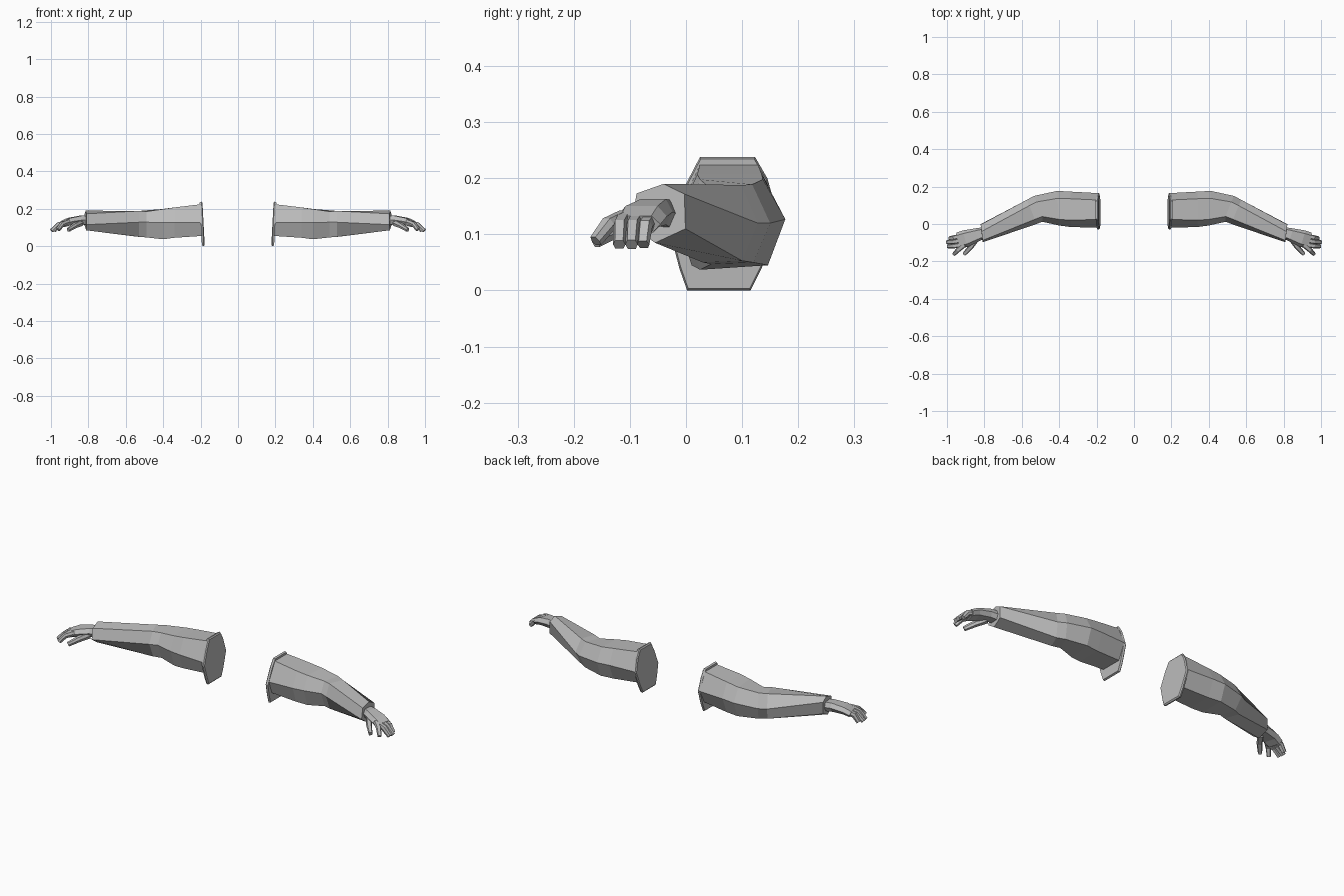
import bpy, bmesh
from mathutils import Vector

grey = bpy.data.materials.new("plain_grey")
grey.diffuse_color = (0.5, 0.5, 0.5, 1)


def loft(name, rings):
    """Skin equal-length rings of points, cap both ends, mirror to the other side."""
    bm = bmesh.new()
    loops = [[bm.verts.new(p) for p in ring] for ring in rings]
    n = len(loops[0])
    for a, b in zip(loops, loops[1:]):
        for i in range(n):
            j = (i + 1) % n
            bm.faces.new((a[i], a[j], b[j], b[i]))
    bm.faces.new(loops[0][::-1])
    bm.faces.new(loops[-1])
    bmesh.ops.recalc_face_normals(bm, faces=bm.faces)
    mesh = bpy.data.meshes.new(name)
    bm.to_mesh(mesh)
    bm.free()
    mesh.materials.append(grey)
    obj = bpy.data.objects.new(name, mesh)
    bpy.context.collection.objects.link(obj)
    obj.modifiers.new("mirror", 'MIRROR').use_mirror_merge = False
    return obj


def limb(name, stations):
    """Flattened six-sided tube through (x, y, z, half width, half thickness)."""
    pts = [Vector(s[:3]) for s in stations]
    rings = []
    for i, (_, _, _, w, t) in enumerate(stations):
        along = (pts[min(i + 1, len(pts) - 1)] - pts[max(i - 1, 0)]).normalized()
        side = along.cross(Vector((0, 0, 1))).normalized()
        up = side.cross(along)
        shape = ((1, 0), (.65, 1), (-.65, 1), (-1, 0), (-.65, -1), (.65, -1))
        rings.append([pts[i] + side * (w * a) + up * (t * b) for a, b in shape])
    return loft(name, rings)


# Shoulder plate: tall bevelled octagon, its foot leaning inwards
outline = [(.025, .238), (.123, .238), (.145, .20), (.166, .125),
           (.135, .04), (.115, 0), (.002, 0), (-.012, .04), (-.03, .11), (.0, .19)]


def plate_ring(x, scale):
    return [(x + .012 * z / .238, .068 + (y - .068) * scale, .119 + (z - .119) * scale)
            for y, z in outline]


loft("shoulder_plate", [plate_ring(.178, .95), plate_ring(.183, 1), plate_ring(.193, .97)])

# Sleeve: top front, top back, back, bottom back, bottom front, front
loft("sleeve", [
    [(.19, .025, .225), (.19, .128, .225), (.19, .165, .13),
     (.19, .122, .055), (.19, .01, .055), (.19, -.02, .125)],
    [(.34, .02, .207), (.34, .135, .207), (.34, .173, .13),
     (.34, .138, .045), (.34, .01, .045), (.34, -.016, .127)],
    [(.40, .025, .198), (.41, .137, .198), (.41, .177, .127),
     (.41, .146, .045), (.40, .025, .037), (.40, -.008, .127)],
    [(.49, .04, .185), (.52, .118, .189), (.535, .150, .12),
     (.52, .12, .05), (.49, .045, .047), (.49, .012, .128)],
    [(.53, .025, .188), (.56, .098, .188), (.575, .128, .12),
     (.56, .10, .053), (.53, .03, .05), (.53, -.003, .128)],
    [(.81, -.088, .173), (.815, -.04, .19), (.82, -.003, .172),
     (.82, -.001, .11), (.812, -.055, .085), (.81, -.098, .115)],
])

# Hand: palm, three grouped fingers, a spread finger and the thumb
limb("palm", [(.80, -.046, .137, .03, .025), (.84, -.058, .140, .036, .023),
              (.90, -.078, .132, .046, .019), (.937, -.088, .118, .044, .016)])
tips = [(.984, -.076), (.998, -.097), (.994, -.119)]
for i, (name, (tx, ty)) in enumerate(zip(("little", "ring", "middle"), tips)):
    by = -.062 - .024 * i
    limb(name + "_finger", [(.915, by, .127, .013, .013),
                            (.96, (by + ty) / 2 - .003, .114, .0125, .013),
                            (tx, ty, .082, .011, .010)])
limb("index_finger", [(.905, -.11, .130, .013, .013), (.94, -.138, .118, .013, .012),
                      (.962, -.161, .088, .010, .010)])
limb("thumb", [(.84, -.075, .125, .016, .016), (.872, -.122, .110, .014, .013),
               (.908, -.161, .087, .010, .010)])
